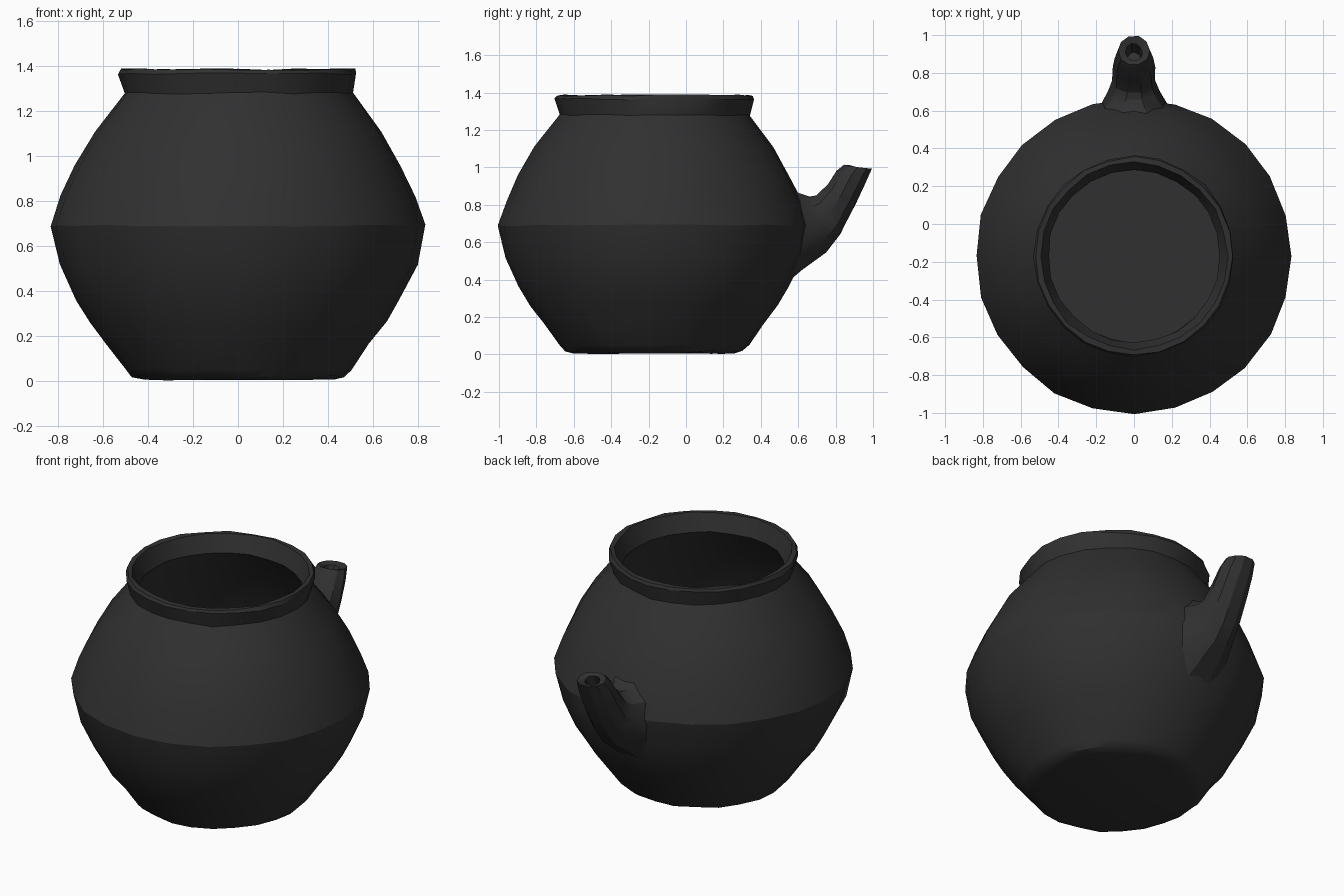
import bpy, bmesh, math, random
from mathutils import Vector

random.seed(4)
if "Cube" in bpy.data.objects:
    bpy.data.objects.remove(bpy.data.objects["Cube"], do_unlink=True)

iron = bpy.data.materials.new("dark_iron")
iron.use_nodes = True
iron.diffuse_color = (0.03, 0.03, 0.03, 1)
iron.node_tree.nodes["Principled BSDF"].inputs["Base Color"].default_value = iron.diffuse_color

CENTRE_Y = -0.17


def skin(name, rings, jitter, angle):
    """Join closed rings of points into a surface, capping both ends."""
    bm = bmesh.new()
    loops = []
    for ring in rings:
        loops.append([bm.verts.new(p + Vector([random.uniform(-jitter, jitter) for _ in "xyz"]))
                      for p in ring])
    for a, b in zip(loops, loops[1:]):
        n = len(a)
        for i in range(n):
            j = (i + 1) % n
            bm.faces.new((a[i], a[j], b[j], b[i]))
    bm.faces.new(loops[0][::-1])
    bm.faces.new(loops[-1])
    bmesh.ops.recalc_face_normals(bm, faces=bm.faces)
    mesh = bpy.data.meshes.new(name)
    bm.to_mesh(mesh)
    bm.free()
    mesh.materials.append(iron)
    obj = bpy.data.objects.new(name, mesh)
    bpy.context.collection.objects.link(obj)
    bpy.ops.object.select_all(action='DESELECT')
    obj.select_set(True)
    bpy.context.view_layer.objects.active = obj
    bpy.ops.object.shade_smooth_by_angle(angle=math.radians(angle))
    return obj


def circle(r, z, n=24):
    return [Vector((r * math.cos(math.tau * i / n), CENTRE_Y + r * math.sin(math.tau * i / n), z))
            for i in range(n)]


# Hollow pot: up the outside, over the flared rim, down the inside to the floor
outside = [(0.43, 0.006), (0.475, 0.02), (0.505, 0.05), (0.585, 0.16), (0.66, 0.26), (0.72, 0.36),
           (0.795, 0.52), (0.835, 0.69), (0.79, 0.82), (0.725, 0.96), (0.64, 1.11), (0.508, 1.28)]
rim = [(0.53, 1.365), (0.522, 1.385), (0.495, 1.385), (0.455, 1.28)]
inside = [(0.59, 1.09), (0.74, 0.82), (0.78, 0.69), (0.67, 0.36), (0.46, 0.07)]
skin("pot_body", [circle(r, z) for r, z in outside + rim + inside], 0.005, 28)


# Spout: oval rings, each between an under point and an upper point (y, z)
def oval(under, upper, half_width, n=10):
    a, b = Vector((0, *under)), Vector((0, *upper))
    mid, half = (a + b) / 2, (b - a) / 2
    return [mid + half * math.sin(math.tau * i / n) + Vector((half_width * math.cos(math.tau * i / n), 0, 0))
            for i in range(n)]


spout = [((0.55, 0.38), (0.55, 0.91), 0.24),
         ((0.62, 0.44), (0.60, 0.875), 0.19),
         ((0.75, 0.54), (0.655, 0.85), 0.135),
         ((0.83, 0.64), (0.69, 0.855), 0.115),
         ((0.91, 0.80), (0.755, 0.91), 0.11),
         ((0.96, 0.91), (0.80, 0.985), 0.10),
         ((0.995, 0.99), (0.84, 1.015), 0.085),
         ((0.955, 0.985), (0.865, 1.0), 0.045),
         ((0.91, 0.88), (0.83, 0.92), 0.035)]
skin("spout", [oval(*ring) for ring in spout], 0.003, 30)
